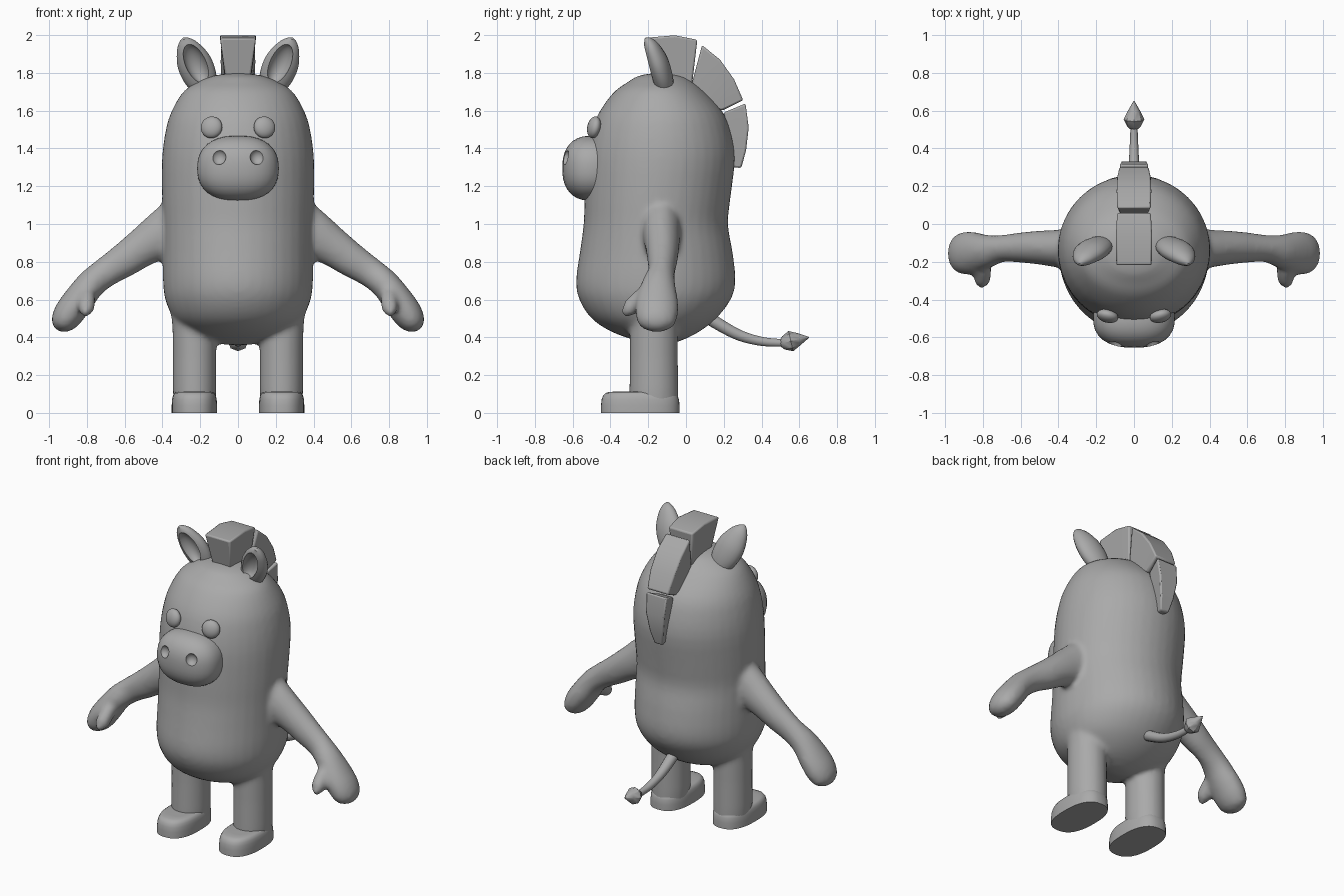
import bpy, bmesh, math
from mathutils import Vector, Matrix

if "Cube" in bpy.data.objects:
    bpy.data.objects.remove(bpy.data.objects["Cube"])

grey = bpy.data.materials.new("plain_grey")
grey.diffuse_color = (0.40, 0.40, 0.40, 1)
grey.use_nodes = True
grey.node_tree.nodes["Principled BSDF"].inputs["Base Color"].default_value = grey.diffuse_color


def spow(v, p):
    return math.copysign(abs(v) ** p, v)


def smooth_stations(st, n):
    """Catmull-Rom interpolation of a list of number tuples."""
    out = []
    for i in range(len(st) - 1):
        p = [st[max(i - 1, 0)], st[i], st[i + 1], st[min(i + 2, len(st) - 1)]]
        for k in range(n):
            t = k / n
            out.append([0.5 * (2 * b + (c - a) * t + (2 * a - 5 * b + 4 * c - d) * t * t
                               + (3 * b - a - 3 * c + d) * t ** 3) for a, b, c, d in zip(*p)])
    return out + [list(st[-1])]


def loft(bm, rings):
    """Skin a run of point rings and cap both ends."""
    rows = [[bm.verts.new(p) for p in r] for r in rings]
    n = len(rows[0])
    for a, b in zip(rows, rows[1:]):
        for i in range(n):
            bm.faces.new((a[i], a[(i + 1) % n], b[(i + 1) % n], b[i]))
    bm.faces.new(rows[0][::-1])
    bm.faces.new(rows[-1])


def oval(z, cx, cy, rx, ry, n=40, e=2.0):
    angs = [2 * math.pi * i / n for i in range(n)]
    return [(cx + rx * spow(math.cos(a), 2 / e), cy + ry * spow(math.sin(a), 2 / e), z) for a in angs]


def tube(bm, path, n=20, steps=4, side=(0, 1, 0)):
    """Path of (x, y, z, radius along side, radius across)."""
    st = smooth_stations(path, steps) if steps > 1 else path
    rings = []
    for i, s in enumerate(st):
        c = Vector(s[:3])
        d = (Vector(st[min(i + 1, len(st) - 1)][:3]) - Vector(st[max(i - 1, 0)][:3])).normalized()
        u = Vector(side)
        u = (u - d * u.dot(d)).normalized()
        w = d.cross(u)
        ang = [2 * math.pi * k / n for k in range(n)]
        rings.append([c + u * max(s[3], .002) * math.cos(a) + w * max(s[4], .002) * math.sin(a) for a in ang])
    loft(bm, rings)


def ball(bm, loc, size, rot=Matrix.Identity(4), e=2.0):
    vs = bmesh.ops.create_uvsphere(bm, u_segments=32, v_segments=20, radius=1)["verts"]
    for v in vs:
        n = sum(abs(c) ** e for c in v.co) ** (1 / e)
        v.co = Matrix.Translation(loc) @ rot @ Vector([c / n * s for c, s in zip(v.co, size)])


def finish(name, bm, angle=40):
    bmesh.ops.recalc_face_normals(bm, faces=bm.faces)
    me = bpy.data.meshes.new(name)
    bm.to_mesh(me)
    bm.free()
    me.materials.append(grey)
    ob = bpy.data.objects.new(name, me)
    bpy.context.collection.objects.link(ob)
    bpy.ops.object.select_all(action="DESELECT")
    ob.select_set(True)
    bpy.context.view_layer.objects.active = ob
    bpy.ops.object.shade_smooth_by_angle(angle=math.radians(angle))
    return ob


def carve(ob, cutter):
    m = ob.modifiers.new("carve", "BOOLEAN")
    m.operation, m.object, m.solver = "DIFFERENCE", cutter, "EXACT"
    bpy.context.view_layer.objects.active = ob
    bpy.ops.object.modifier_apply(modifier=m.name)
    bpy.data.objects.remove(cutter)
    bpy.ops.object.select_all(action="DESELECT")
    ob.select_set(True)
    bpy.ops.object.shade_smooth_by_angle(angle=math.radians(40))


# body with arms and legs, fused into one soft skin: (z, half width, front y, back y)
trunk = [(1.80, .02, -.16, -.12), (1.785, .13, -.25, -.02), (1.75, .215, -.31, .04), (1.70, .29, -.38, .10),
         (1.60, .35, -.455, .19), (1.50, .382, -.497, .235), (1.35, .402, -.527, .259), (1.15, .402, -.537, .237),
         (1.0, .397, -.542, .222), (.85, .397, -.562, .247), (.70, .397, -.582, .262), (.60, .385, -.565, .237),
         (.50, .34, -.50, .16), (.43, .26, -.395, .07), (.385, .17, -.27, -.02), (.36, .06, -.18, -.10)]
bm = bmesh.new()
loft(bm, [oval(z, 0, (f + b) / 2, rx, (b - f) / 2) for z, rx, f, b in smooth_stations(trunk, 3)])
for s in (-1, 1):
    tube(bm, [(s * .30, -.13, 1.0, .11, .15), (s * .40, -.13, .94, .10, .13), (s * .50, -.125, .88, .09, .105),
              (s * .60, -.125, .81, .08, .092), (s * .70, -.13, .745, .072, .08), (s * .78, -.145, .68, .09, .078),
              (s * .85, -.153, .59, .112, .082), (s * .90, -.155, .52, .112, .08), (s * .935, -.155, .465, .09, .06),
              (s * .95, -.155, .435, .03, .02)])
    # thumb
    tube(bm, [(s * .81, -.17, .66, .05, .05), (s * .80, -.25, .60, .046, .046),
              (s * .805, -.30, .55, .042, .042), (s * .81, -.33, .52, .015, .015)], side=(1, 0, 0))
    # leg
    loft(bm, [oval(z, s * x, -.17, rx, ry) for z, x, rx, ry in
              ((.65, .24, .13, .13), (.55, .235, .122, .128), (.45, .23, .117, .127),
               (.30, .23, .115, .127), (.12, .23, .115, .13), (.03, .23, .11, .13))])
body = finish("body", bm)
m = body.modifiers.new("fuse", "REMESH")
m.mode, m.voxel_size, m.use_smooth_shade = "VOXEL", .016, True
m = body.modifiers.new("soften", "SMOOTH")
m.factor, m.iterations = .5, 6

# snout with two nostril hollows
bm = bmesh.new()
ball(bm, (0, -.50, 1.295), (.216, .155, .172), e=2.4)
snout = finish("snout", bm)
bm = bmesh.new()
for s in (-1, 1):
    ball(bm, (s * .102, -.645, 1.355), (.038, .035, .041))
carve(snout, finish("nostril_cutter", bm))

for s, tag in ((-1, "right"), (1, "left")):
    # eye
    bm = bmesh.new()
    ball(bm, (s * .14, -.487, 1.512), (.058, .034, .058),
         Matrix.Rotation(s * .25, 4, "Z") @ Matrix.Rotation(-.2, 4, "X"))
    finish("eye_" + tag, bm)

    # foot with a flat sole and rounded toe
    bm = bmesh.new()
    loft(bm, [oval(z, s * .231, -.242, .12 * k, .208 * k, e=2.5) for z, k in
              ((0, 1), (.04, 1), (.07, .985), (.09, .95), (.104, .89), (.111, .8), (.113, .6))])
    finish("foot_" + tag, bm)

    # ear with a hollow facing forward
    bm = bmesh.new()
    tube(bm, [(s * .165, -.105, 1.70, .06, .045), (s * .20, -.125, 1.78, .088, .055),
              (s * .235, -.15, 1.86, .09, .055), (s * .265, -.18, 1.93, .064, .042),
              (s * .28, -.20, 1.965, .036, .026), (s * .287, -.215, 1.982, .008, .008)], side=(1, 0, s * -.4))
    ear = finish("ear_" + tag, bm)
    bm = bmesh.new()
    tilt = Vector((s * .11, -.09, .25)).to_track_quat("Z", "Y").to_matrix().to_4x4()
    ball(bm, (s * .222, -.205, 1.85), (.06, .055, .115), tilt)
    carve(ear, finish("ear_cutter", bm))

# mane blocks: (outer y, outer z, inner y, inner z, outer half width, inner half width)
mane = {
    "front": [(-.22, 1.985, -.17, 1.74, .095, .062), (-.06, 1.999, -.07, 1.74, .097, .065),
              (.06, 1.975, .03, 1.72, .09, .065)],
    "middle": [(.085, 1.947, .03, 1.74, .09, .065), (.18, 1.87, .07, 1.68, .093, .065),
               (.255, 1.765, .13, 1.62, .09, .06), (.303, 1.655, .19, 1.60, .08, .055)],
    "back": [(.315, 1.638, .20, 1.59, .078, .05), (.332, 1.51, .22, 1.48, .07, .042),
             (.318, 1.39, .23, 1.38, .052, .03), (.293, 1.297, .235, 1.30, .032, .02)],
}
for tag, st in mane.items():
    bm = bmesh.new()
    loft(bm, [[(-a, y, z), (a, y, z), (b, v, w), (-b, v, w)] for y, z, v, w, a, b in st])
    ob = finish("mane_" + tag, bm, 30)
    b = ob.modifiers.new("soft_edges", "BEVEL")
    b.width, b.segments, b.limit_method, b.angle_limit = .01, 2, "ANGLE", math.radians(40)

# tail and pointed tuft
bm = bmesh.new()
tube(bm, [(0, .08, .53, .036, .036), (0, .18, .465, .035, .033), (0, .29, .408, .029, .029),
          (0, .41, .377, .023, .024), (0, .53, .37, .018, .02)], n=14, side=(1, 0, 0))
finish("tail", bm)
bm = bmesh.new()
tube(bm, [(0, .50, .368, .018, .018), (0, .515, .37, .035, .035), (0, .555, .38, .055, .055),
          (0, .60, .39, .032, .032), (0, .65, .40, .003, .003)], n=8, steps=1, side=(1, 0, 0))
finish("tail_tuft", bm)
